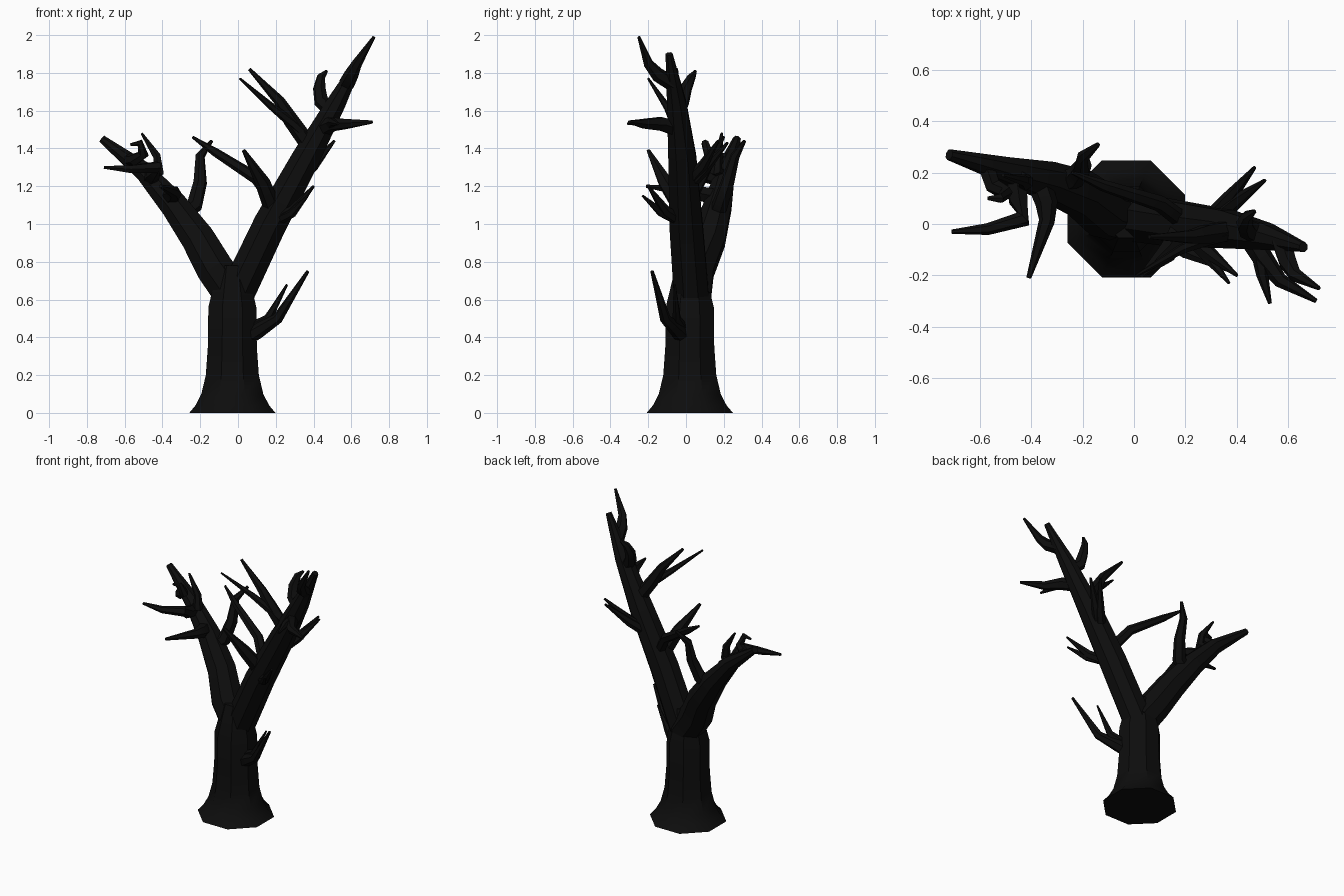
import bpy, bmesh, math
from mathutils import Vector

cube = bpy.data.objects.get("Cube")
if cube:
    bpy.data.objects.remove(cube, do_unlink=True)

bark = bpy.data.materials.new("charred_bark")
bark.use_nodes = True
bark.diffuse_color = (.004, .004, .004, 1)
bark.node_tree.nodes["Principled BSDF"].inputs["Base Color"].default_value = bark.diffuse_color


def tube(name, path, radii, sides, level=False):
    """Skin rings of the given radii along a path; level keeps the rings horizontal."""
    bm = bmesh.new()
    rings = []
    side = Vector((0, 1, 0))
    for i, point in enumerate(path):
        axis = path[min(i + 1, len(path) - 1)] - path[max(i - 1, 0)]
        axis = Vector((0, 0, 1)) if level else axis.normalized()
        # Carry the ring direction along the path so the skin does not twist
        side = side - axis * side.dot(axis)
        side = side.normalized() if side.length > .05 else axis.orthogonal().normalized()
        across = axis.cross(side)
        angles = [math.tau * (k + .5) / sides for k in range(sides)]
        rings.append([bm.verts.new(point + radii[i] * (side * math.cos(a) + across * math.sin(a)))
                      for a in angles])
    for lower, upper in zip(rings, rings[1:]):
        for k in range(sides):
            n = (k + 1) % sides
            bm.faces.new((lower[k], lower[n], upper[n], upper[k]))
    bm.faces.new(rings[0])
    bm.faces.new(rings[-1])
    bmesh.ops.recalc_face_normals(bm, faces=bm.faces)
    mesh = bpy.data.meshes.new(name)
    bm.to_mesh(mesh)
    bm.free()
    mesh.materials.append(bark)
    obj = bpy.data.objects.new(name, mesh)
    bpy.context.collection.objects.link(obj)
    bpy.ops.object.select_all(action="DESELECT")
    obj.select_set(True)
    bpy.context.view_layer.objects.active = obj
    bpy.ops.object.shade_smooth_by_angle(angle=math.radians(40))


def limb(name, points, thick, sides=6):
    """Tube that keeps its girth at first and narrows quickly to a blunt tip."""
    path = [Vector(p) for p in points]
    last = len(path) - 1
    radii = [thick * (1 - .8 * (i / last) ** 2) for i in range(last + 1)]
    tube(name, path, radii, sides)
    return path


def point_at_height(path, height):
    for a, b in zip(path, path[1:]):
        if a.z <= height <= b.z:
            return a.lerp(b, (height - a.z) / (b.z - a.z))


def twig(name, host, height, *points, thick=.036):
    """Thin limb that leaves its host at a height and passes through its elbows to the tip."""
    limb(name, [point_at_height(host, height), *points], thick)


# Trunk with an exponential root flare and a narrowing shoulder
heights = [0, .04, .1, .2, .35, .56, .67, .78]
trunk = [Vector((-.03, .02, z)) for z in heights]
girths = [.137 + .11 * math.exp(-z / .1) - .26 * max(0, z - .56) for z in heights]
tube("trunk", trunk, girths, sides=8, level=True)

# Two main forks
left_fork = limb("left_fork", [(-.02, .03, .6), (.17, 0, 1), (.36, -.02, 1.35),
                               (.52, -.05, 1.64), (.66, -.09, 1.9)], thick=.1, sides=8)
right_fork = limb("right_fork", [(-.02, .03, .62), (-.12, .05, .76), (-.21, .12, .92),
                                 (-.34, .17, 1.1), (-.5, .21, 1.28), (-.72, .27, 1.45)],
                  thick=.11, sides=8)

# Low twigs on the trunk
twig("low_twig_long", trunk, .36, (.1, -.04, .43), (.21, -.11, .5), (.37, -.18, .75), thick=.045)
twig("low_twig_short", trunk, .4, (.16, -.05, .5), (.26, -.06, .68), thick=.03)

# Twigs along the left fork
twig("front_twig_upper", left_fork, 1, (.29, -.11, 1.07), (.4, -.2, 1.2))
twig("front_twig_lower", left_fork, 1, (.29, -.13, 1.06), (.37, -.23, 1.15), thick=.03)
twig("middle_inner_twig_long", left_fork, 1.08, (.1, .08, 1.24), (-.12, .15, 1.38), (-.24, .2, 1.46))
twig("middle_inner_twig_short", left_fork, 1.05, (.13, -.11, 1.22), (.03, -.2, 1.39), thick=.05)
twig("back_twig_inner", left_fork, 1.18, (.37, .1, 1.29), (.47, .22, 1.43))
twig("back_twig_outer", left_fork, 1.2, (.4, .09, 1.31), (.51, .17, 1.44))
twig("upper_inner_twig_long", left_fork, 1.4, (.28, -.04, 1.55), (.22, -.05, 1.65),
     (.06, -.05, 1.82), thick=.045)
twig("upper_inner_twig_thin", left_fork, 1.43, (.28, -.06, 1.54), (.18, -.1, 1.62),
     (.01, -.2, 1.77), thick=.03)
twig("outer_twig", left_fork, 1.5, (.5, -.13, 1.53), (.57, -.22, 1.53), (.71, -.3, 1.54), thick=.045)
twig("outer_twig_fork", left_fork, 1.5, (.49, -.12, 1.53), (.5, -.2, 1.54), (.53, -.31, 1.53))
twig("curled_twig", left_fork, 1.6, (.44, -.02, 1.65), (.43, 0, 1.72), (.44, .03, 1.78),
     (.47, .05, 1.81), thick=.042)
twig("crown_twig", left_fork, 1.74, (.6, -.15, 1.79), (.63, -.2, 1.85), (.72, -.25, 1.99), thick=.042)

# Twigs along the right fork
twig("tall_bent_twig", right_fork, 1.05, (-.23, .18, 1.1), (-.2, .22, 1.22), (-.2, .26, 1.36),
     (-.14, .31, 1.44), thick=.046)
twig("forward_twig", right_fork, 1.14, (-.34, .08, 1.16), (-.34, .01, 1.17), (-.41, -.21, 1.2),
     thick=.048)
twig("hooked_twig", right_fork, 1.24, (-.45, .09, 1.26), (-.43, .02, 1.3), (-.57, -.02, 1.29),
     (-.71, -.03, 1.3), thick=.042)
twig("upright_twig", right_fork, 1.26, (-.42, .16, 1.28), (-.43, .17, 1.36), (-.51, .19, 1.48))
twig("curled_end_twig", right_fork, 1.34, (-.55, .15, 1.34), (-.5, .12, 1.37), (-.52, .1, 1.43),
     (-.57, .1, 1.42))
